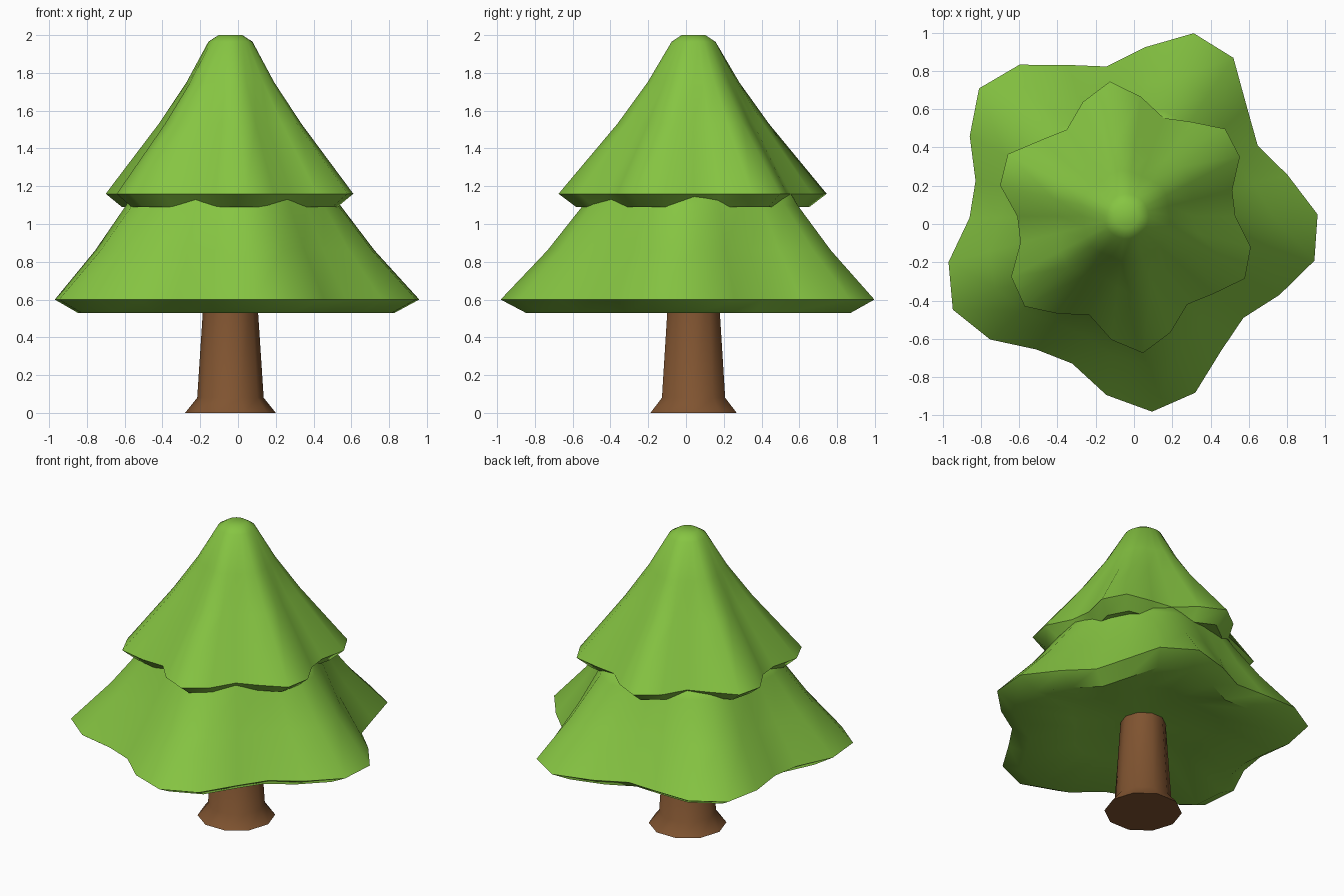
import bpy
import bmesh
from math import cos, sin, tau, radians

default_cube = bpy.data.objects.get("Cube")
if default_cube:
    bpy.data.objects.remove(default_cube, do_unlink=True)

CENTRE = (-0.04, 0.04)


def make_material(name, colour):
    mat = bpy.data.materials.new(name)
    mat.use_nodes = True
    mat.diffuse_color = (*colour, 1)
    mat.node_tree.nodes["Principled BSDF"].inputs["Base Color"].default_value = (*colour, 1)
    return mat


def loft(name, radii, profile, material, start=0.0, angle=50):
    """Stack rings of a wavy outline.

    Each profile entry is (height, scale, waviness): waviness 1 keeps the
    full outline, 0 gives a plain circle of the average radius.
    """
    bm = bmesh.new()
    count = len(radii)
    mean = sum(radii) / count
    rings = []
    for z, scale, wave in profile:
        ring = []
        for i, r in enumerate(radii):
            a = start + tau * i / count
            r = scale * (mean + (r - mean) * wave)
            ring.append(bm.verts.new((CENTRE[0] + r * cos(a), CENTRE[1] + r * sin(a), z)))
        rings.append(ring)
    for low, high in zip(rings, rings[1:]):
        for i in range(count):
            j = (i + 1) % count
            bm.faces.new((low[i], low[j], high[j], high[i]))
    bm.faces.new(rings[0][::-1])
    bm.faces.new(rings[-1])
    bmesh.ops.recalc_face_normals(bm, faces=bm.faces)

    mesh = bpy.data.meshes.new(name)
    bm.to_mesh(mesh)
    bm.free()
    mesh.materials.append(material)
    obj = bpy.data.objects.new(name, mesh)
    bpy.context.collection.objects.link(obj)
    bpy.ops.object.select_all(action="DESELECT")
    obj.select_set(True)
    bpy.context.view_layer.objects.active = obj
    bpy.ops.object.shade_smooth_by_angle(angle=radians(angle))
    return obj


leaf_green = make_material("leaf green", (0.24, 0.56, 0.055))
bark_brown = make_material("bark brown", (0.215, 0.088, 0.03))

# Rim outlines of the two branch tiers, in hundredths, at equal angles
lower_rim = [100, 87, 78, 85, 100, 102, 89, 79, 85, 97, 102, 92, 81,
             82, 96, 103, 96, 84, 82, 94, 103, 99, 86, 81, 90, 101]
upper_rim = [57, 57, 67, 69, 60, 55, 63, 71, 64, 55, 60, 70, 68,
             57, 57, 68, 71, 62, 55, 65, 72, 65, 56, 61, 70, 67]

# Trunk with a flared foot
loft("trunk", [1] * 10,
     [(0, 0.24, 0), (0.08, 0.176, 0), (0.66, 0.138, 0)], bark_brown)

# Lower tier: hollow underside, folded rim, skirt rounding off into the upper tier
loft("lower_branches", [r / 100 for r in lower_rim],
     [(0.63, 0.15, 0), (0.61, 0.5, 0.7), (0.53, 0.87, 1), (0.6, 1, 1),
      (0.86, 0.78, 0.75), (1.1, 0.61, 0.45), (1.17, 0.57, 0.35), (1.22, 0.3, 0.2)],
     leaf_green, start=0.01)

# Upper tier: same build, ending in a blunt tip
loft("upper_branches", [r / 100 for r in upper_rim],
     [(1.17, 0.3, 0.5), (1.14, 0.6, 0.8), (1.09, 0.87, 1), (1.16, 1, 1),
      (1.53, 0.59, 0.65), (1.75, 0.37, 0.35), (1.965, 0.185, 0), (2, 0.1, 0)],
     leaf_green)
